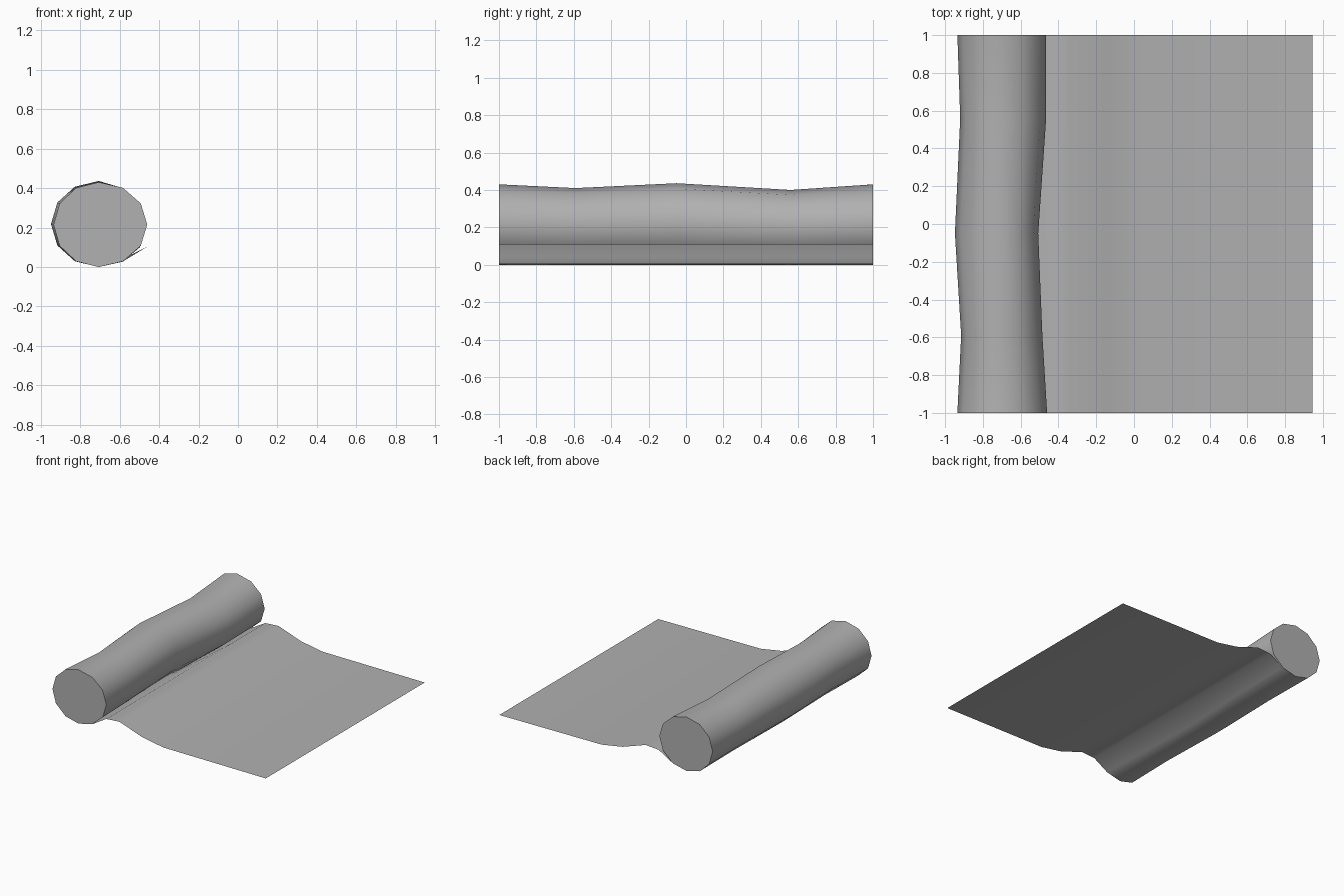
import bpy, bmesh, math

if "Cube" in bpy.data.objects:
    bpy.data.objects.remove(bpy.data.objects["Cube"])

SIDES = 12
AXIS_X = -0.706
# Roll cross-sections along y: (y, left x, right x, top z)
RINGS = [(-1, -0.935, -0.46, 0.43), (-0.59, -0.915, -0.485, 0.41),
         (-0.05, -0.948, -0.507, 0.436), (0.56, -0.92, -0.465, 0.40),
         (1, -0.935, -0.465, 0.43)]
# Sheet profile (x, z) from the roll outwards
SHEET = [(-0.46, 0.103), (-0.344, 0.111), (-0.142, 0.042),
         (0.043, 0.01), (0.945, 0.005)]

# Dark grey cloth
cloth = bpy.data.materials.new("grey_cloth")
cloth.diffuse_color = (0.44, 0.44, 0.44, 1)
cloth.use_nodes = True
cloth.node_tree.nodes["Principled BSDF"].inputs["Base Color"].default_value = cloth.diffuse_color


def ring_point(ring, i):
    y, left, right, top = ring
    a = 2 * math.pi * i / SIDES
    radius = right - AXIS_X if math.cos(a) > 0 else AXIS_X - left
    return (AXIS_X + radius * math.cos(a), y, top / 2 + top / 2 * math.sin(a))


def make_object(name, rows, closed):
    bm = bmesh.new()
    grid = [[bm.verts.new(p) for p in row] for row in rows]
    n = len(rows[0])
    for a, b in zip(grid, grid[1:]):
        for i in range(n if closed else n - 1):
            j = (i + 1) % n
            bm.faces.new((a[i], b[i], b[j], a[j]))
    if closed:
        bm.faces.new(grid[0])
        bm.faces.new(grid[-1][::-1])
        bmesh.ops.recalc_face_normals(bm, faces=bm.faces)
    else:
        for f in bm.faces:
            f.normal_update()
            if f.normal.z < 0:
                f.normal_flip()
    mesh = bpy.data.meshes.new(name)
    bm.to_mesh(mesh)
    bm.free()
    mesh.materials.append(cloth)
    ob = bpy.data.objects.new(name, mesh)
    bpy.context.collection.objects.link(ob)
    bpy.ops.object.select_all(action='DESELECT')
    ob.select_set(True)
    bpy.context.view_layer.objects.active = ob
    bpy.ops.object.shade_smooth_by_angle(angle=math.radians(60))


# Rolled-up end of the mat
make_object("mat_roll", [[ring_point(r, i) for i in range(SIDES)] for r in RINGS], True)

# Unrolled sheet, starting at the lower right edge of the roll
make_object("mat_sheet", [[ring_point(r, 10)] + [(x, r[0], z) for x, z in SHEET]
                          for r in RINGS], False)
